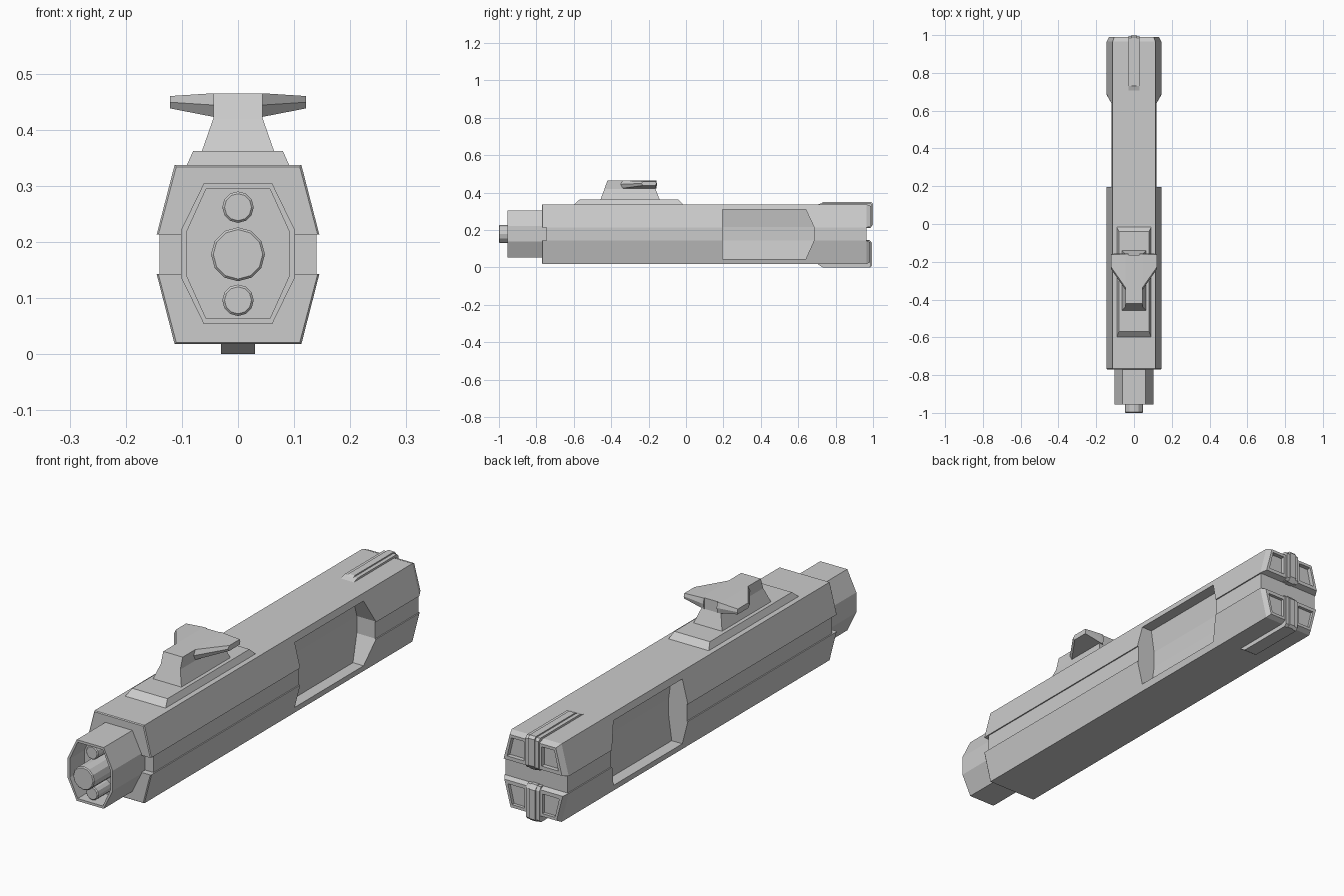
import bpy, bmesh, math

if "Cube" in bpy.data.objects:
    bpy.data.objects.remove(bpy.data.objects["Cube"])


def loft(name, rings):
    """Join equal-length rings of 3D points and cap both ends."""
    bm = bmesh.new()
    vr = [[bm.verts.new(p) for p in r] for r in rings]
    n = len(rings[0])
    for a, b in zip(vr, vr[1:]):
        for i in range(n):
            j = (i + 1) % n
            bm.faces.new((a[i], a[j], b[j], b[i]))
    bm.faces.new(vr[0])
    bm.faces.new(vr[-1])
    bmesh.ops.recalc_face_normals(bm, faces=bm.faces)
    me = bpy.data.meshes.new(name)
    bm.to_mesh(me)
    bm.free()
    ob = bpy.data.objects.new(name, me)
    bpy.context.collection.objects.link(ob)
    return ob


def along_y(prof, y):
    return [(x, y, z) for x, z in prof]


def sym(half):
    """Mirror a half profile (x, z) across x = 0."""
    return half + [(-x, z) for x, z in reversed(half)]


def rect(x0, x1, y0, y1, z):
    return [(x0, y0, z), (x1, y0, z), (x1, y1, z), (x0, y1, z)]


def cut(ob, cutters):
    for c in cutters:
        m = ob.modifiers.new("cut", 'BOOLEAN')
        m.operation, m.solver, m.object = 'DIFFERENCE', 'EXACT', c
        bpy.context.view_layer.objects.active = ob
        bpy.ops.object.modifier_apply(modifier=m.name)


def tube(name, r, z, y0, y1):
    def ring(rad, y):
        return [(rad * math.cos(t * math.pi / 6), y, z + rad * math.sin(t * math.pi / 6))
                for t in range(12)]
    return loft(name, [ring(r, y1), ring(r, y0 + .004), ring(r - .004, y0)])


# body: upper and lower shells around a slightly recessed core
upper = loft("upper_shell", [
    along_y(sym([(.110, .334), (.142, .213)]), -.77),
    along_y(sym([(.113, .337), (.145, .213)]), -.766),
    along_y(sym([(.113, .337), (.145, .213)]), .965),
    along_y(sym([(.104, .327), (.132, .221)]), .99)])
lower = loft("lower_shell", [
    along_y(sym([(.110, .021), (.142, .143)]), -.77),
    along_y(sym([(.113, .018), (.145, .143)]), -.766),
    along_y(sym([(.113, .018), (.145, .143)]), .965),
    along_y(sym([(.104, .028), (.132, .135)]), .985)])
core = loft("middle_core", [along_y(sym([(.14, .213), (.14, .143)]), y) for y in (-.745, .965)])

# cutters: side recesses and inset rear panels
recesses, top_panels, low_panels = [], [], []
for s in (-1, 1):
    recesses.append(loft("recess_cutter", [
        rect(s * x, s * .2, .195, y, z) for x, y, z in
        ((.072, .64, .045), (.058, .685, .145), (.058, .685, .215), (.072, .64, .31))]))
    for lst, quad in ((top_panels, [(.04, .236), (.116, .236), (.097, .315), (.04, .315)]),
                      (low_panels, [(.04, .120), (.116, .120), (.097, .040), (.04, .040)])):
        lst.append(loft("panel_cutter", [
            along_y([(s * x, z) for x, z in quad], y) for y in (.972, 1.02)]))
cut(upper, recesses + top_panels)
cut(lower, recesses + low_panels)
cut(core, recesses)
for c in recesses + top_panels + low_panels:
    bpy.data.objects.remove(c)


# rear ribs: wide strip with a narrow ridge, wrapping over top and bottom
def rib(name, w, prof):
    loft(name, [[(x, y, z) for y, z in prof] for x in (-w, w)])


rib("upper_rib_strip", .03, [(.70, .335), (.73, .345), (.985, .345), (.995, .335),
                             (.995, .225), (.985, .213), (.95, .213), (.95, .335)])
rib("upper_rib_ridge", .014, [(.72, .34), (.735, .35), (.99, .35), (1, .34),
                              (1, .23), (.985, .21), (.96, .21), (.96, .34)])
rib("lower_rib_strip", .03, [(.70, .02), (.73, 0), (.98, 0), (.99, .01),
                             (.99, .13), (.98, .145), (.95, .145), (.95, .02)])
rib("lower_rib_ridge", .014, [(.72, .01), (.735, 0), (.985, 0), (.995, .01),
                              (.995, .13), (.98, .147), (.96, .147), (.96, .01)])

# muzzle shroud: hollow eight-sided sleeve
outer = sym([(.061, .304), (.102, .22), (.102, .138), (.061, .054)])
inner = sym([(.057, .294), (.092, .217), (.092, .141), (.057, .064)])
loft("muzzle_shroud", [along_y(outer, -.74), along_y(outer, -.955),
                       along_y(inner, -.955), along_y(inner, -.86)])

# barrels
tube("main_barrel", .048, .178, -1.0, -.85)
tube("upper_barrel", .028, .262, -.945, -.85)
tube("lower_barrel", .028, .096, -.945, -.85)

# sight: base plate, post and two tapered wings
loft("sight_base", [rect(-.092, .092, -.6, -.015, .335), rect(-.080, .080, -.57, -.04, .362)])
loft("sight_post", [rect(-.065, .065, -.458, -.14, .36),
                    rect(-.044, .044, -.436, -.163, .42),
                    rect(-.044, .044, -.42, -.163, .465)])


def wing_section(x, y0, y1, z0, z1):
    zm = (z0 + z1) / 2
    return [(x, y0, zm), (x, y0 + .012, z1), (x, y1 - .004, z1),
            (x, y1, zm), (x, y1 - .004, z0), (x, y0 + .012, z0)]


for s, side in ((-1, "left"), (1, "right")):
    loft(side + "_sight_wing", [wing_section(s * .03, -.37, -.155, .421, .465),
                                wing_section(s * .044, -.35, -.155, .423, .465),
                                wing_section(s * .121, -.24, -.158, .438, .46)])
